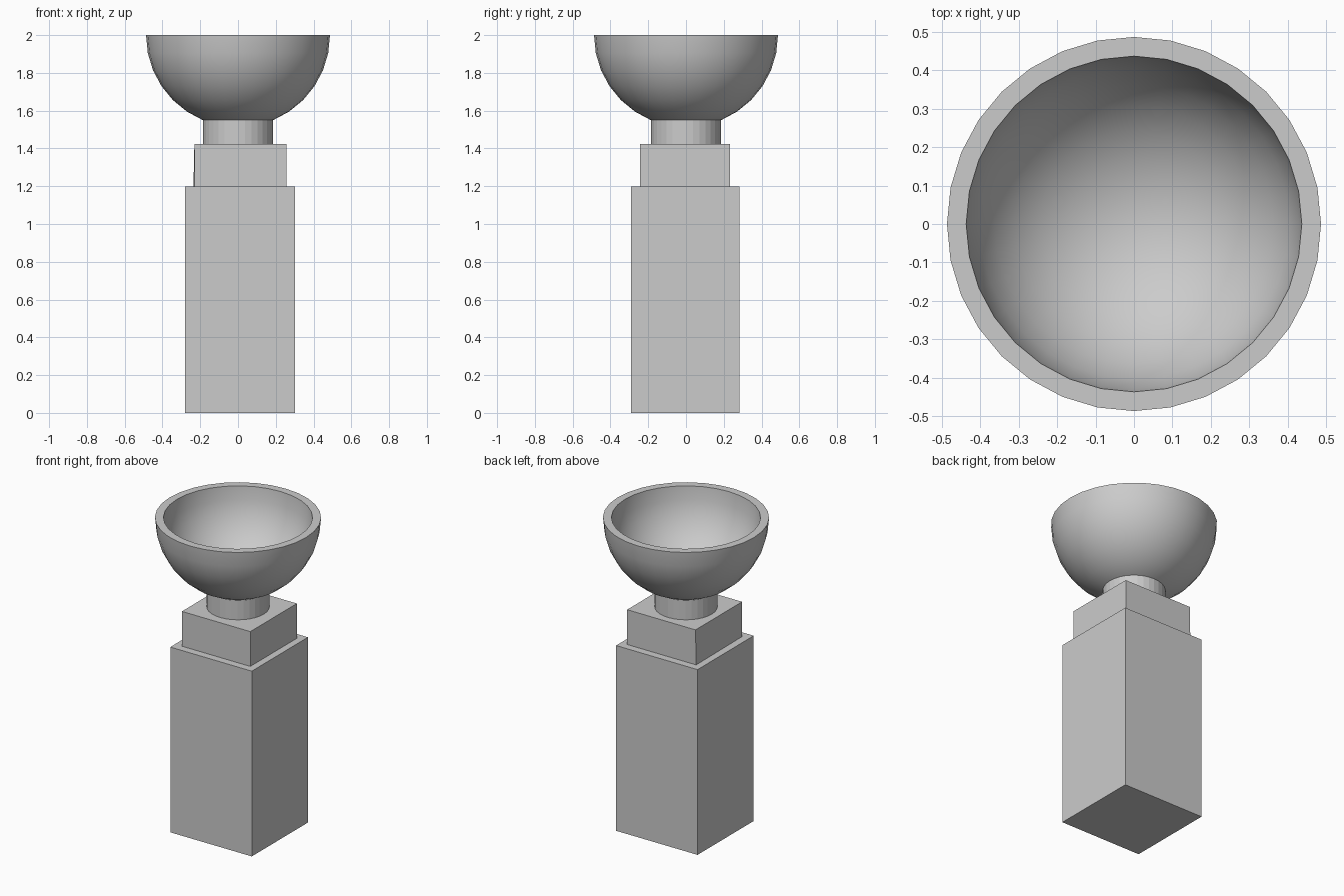
import bpy, bmesh
from math import sin, cos, pi
from mathutils import Matrix, Vector

if "Cube" in bpy.data.objects:
    bpy.data.objects.remove(bpy.data.objects["Cube"])


def add_object(name, bm):
    bmesh.ops.recalc_face_normals(bm, faces=bm.faces)
    mesh = bpy.data.meshes.new(name)
    bm.to_mesh(mesh)
    bm.free()
    obj = bpy.data.objects.new(name, mesh)
    bpy.context.collection.objects.link(obj)
    return obj


def box(name, lo, hi):
    lo, hi = Vector(lo), Vector(hi)
    bm = bmesh.new()
    bmesh.ops.create_cube(bm, size=1, matrix=Matrix.Translation((lo + hi) / 2)
                          @ Matrix.Diagonal((*(hi - lo), 1)))
    return add_object(name, bm)


# Square pedestal and the smaller block on it
box("pedestal", (-0.28, -0.292, 0), (0.303, 0.282, 1.198))
block = box("upper_block", (-0.231, -0.243, 1.198), (0.258, 0.233, 1.423))

# The block's rear left bottom corner sticks out slightly
for v in block.data.vertices:
    if v.co.x < 0 and v.co.y > 0 and v.co.z < 1.3:
        v.co.x -= 0.005

# Round neck under the bowl
bm = bmesh.new()
bmesh.ops.create_cone(bm, cap_ends=True, segments=32, radius1=0.184, radius2=0.184,
                      depth=0.13, matrix=Matrix.Translation((0, 0, 1.485)))
add_object("neck", bm)

# Hollow hemispherical bowl: outer arc up, rim, inner arc down, spun round z
RINGS, OUTER, INNER, TOP = 8, 0.487, 0.437, 2.0
outer = [(OUTER * sin(i * pi / 2 / RINGS), TOP - OUTER * cos(i * pi / 2 / RINGS))
         for i in range(RINGS + 1)]
inner = [(r * INNER / OUTER, TOP - (TOP - z) * INNER / OUTER) for r, z in reversed(outer)]
bm = bmesh.new()
verts = [bm.verts.new((r, 0, z)) for r, z in outer + inner]
edges = [bm.edges.new(pair) for pair in zip(verts, verts[1:])]
bmesh.ops.spin(bm, geom=verts + edges, cent=(0, 0, 0), axis=(0, 0, 1),
               angle=2 * pi, steps=32, use_merge=True)
bmesh.ops.remove_doubles(bm, verts=bm.verts, dist=1e-4)
bowl = add_object("bowl", bm)
bpy.context.view_layer.objects.active = bowl
bowl.select_set(True)
bpy.ops.object.shade_smooth_by_angle(angle=pi / 6)
